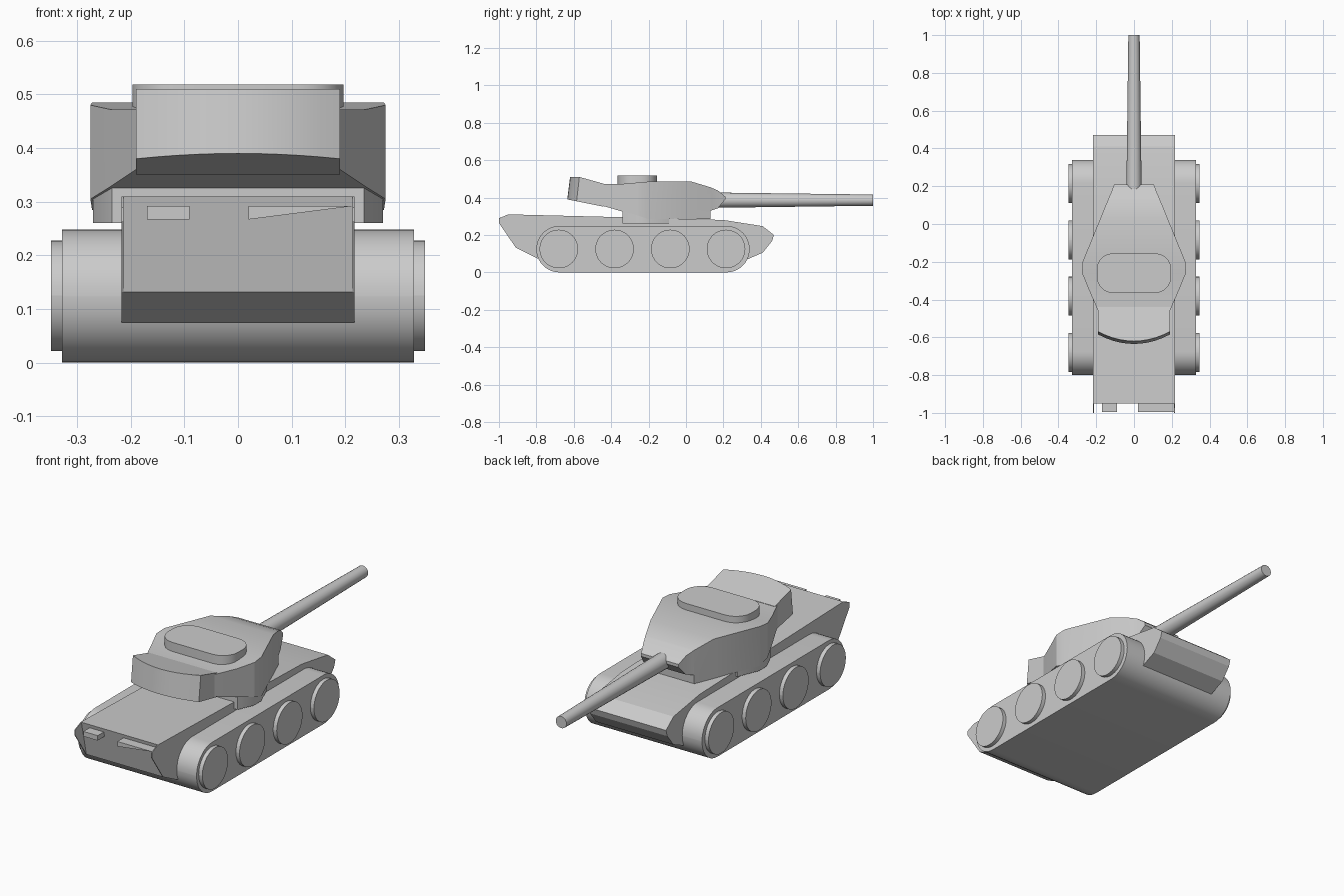
import bpy, bmesh, math
from mathutils import Vector

if "Cube" in bpy.data.objects:
    bpy.data.objects.remove(bpy.data.objects["Cube"], do_unlink=True)


def finish(name, bm, angle=30):
    bmesh.ops.recalc_face_normals(bm, faces=bm.faces)
    mesh = bpy.data.meshes.new(name)
    bm.to_mesh(mesh)
    bm.free()
    obj = bpy.data.objects.new(name, mesh)
    bpy.context.collection.objects.link(obj)
    bpy.ops.object.select_all(action='DESELECT')
    obj.select_set(True)
    bpy.context.view_layer.objects.active = obj
    bpy.ops.object.shade_smooth_by_angle(angle=math.radians(angle))
    return obj


def loft(name, rings, angle=30):
    """Skin a list of equal-length rings of points and cap both ends."""
    bm = bmesh.new()
    loops = [[bm.verts.new(p) for p in ring] for ring in rings]
    n = len(loops[0])
    for a, b in zip(loops, loops[1:]):
        for i in range(n):
            j = (i + 1) % n
            bm.faces.new((a[i], a[j], b[j], b[i]))
    bm.faces.new(loops[0][::-1])
    bm.faces.new(loops[-1])
    return finish(name, bm, angle)


def side_prism(name, profile, x0, x1, angle=30):
    """Extrude a (y, z) profile across x."""
    return loft(name, [[(x, y, z) for y, z in profile] for x in (x0, x1)], angle)


def stadium(u0, u1, v0, v1, r, steps=10):
    """Rounded rectangle outline."""
    pts = []
    centres = ((u1 - r, v1 - r), (u0 + r, v1 - r), (u0 + r, v0 + r), (u1 - r, v0 + r))
    for k, (cu, cv) in enumerate(centres):
        for i in range(steps + 1):
            a = math.pi / 2 * (k + i / steps)
            pts.append((cu + r * math.cos(a), cv + r * math.sin(a)))
    return pts


# Hull with a sloped tail and a pointed nose
deck = [(-0.95, 0.31), (-0.35, 0.295), (0.2, 0.28), (0.41, 0.247)]
nose = [(0.47, 0.2), (0.46, 0.167), (0.41, 0.105), (0.295, 0.055)]
tail = [(-0.797, 0.075), (-0.91, 0.132)]
side_prism("hull", deck + nose + tail, -0.217, 0.217, 20)

# Thin tail cheeks that run past the rear plate
cheek = [(-0.95, 0.31), (-1.0, 0.289), (-1.0, 0.264), (-0.91, 0.132)]
for side, label in ((1, "left"), (-1, "right")):
    side_prism(label + "_tail_cheek", cheek, side * 0.213, side * 0.217)

# Rear fittings
box = [(-0.17, 0.267), (-0.09, 0.267), (-0.09, 0.292), (-0.17, 0.292)]
wedge = [(0.02, 0.267), (0.215, 0.292), (0.02, 0.292)]
for name, shape in (("rear_box", box), ("rear_wedge", wedge)):
    loft(name, [[(x, y, z) for x, z in shape] for y in (-0.995, -0.93)])

# Belly, tracks and wheels
run = stadium(-0.8, 0.34, 0.0, 0.248, 0.123)
side_prism("belly", run, -0.2, 0.2)
for side, label in ((1, "left"), (-1, "right")):
    side_prism(label + "_track", run, side * 0.2, side * 0.328)
    for i in range(4):
        y = -0.68 + i * 0.298
        disc = stadium(y - 0.103, y + 0.103, 0.022, 0.228, 0.103)
        side_prism(f"{label}_wheel_{i + 1}", disc, side * 0.32, side * 0.348)

# Turret body: y, half width, bottom, top
stations = [
    (-0.46, 0.19, 0.36, 0.472),
    (-0.35, 0.238, 0.328, 0.472),
    (-0.26, 0.275, 0.305, 0.48),
    (-0.2, 0.272, 0.285, 0.485),
    (0.03, 0.178, 0.285, 0.485),
    (0.13, 0.137, 0.285, 0.455),
    (0.132, 0.136, 0.33, 0.454),
    (0.17, 0.12, 0.342, 0.438),
    (0.21, 0.105, 0.39, 0.405),
]
loft("turret", [[(-w, y, b), (w, y, b), (w, y, t), (-w, y, t)]
                for y, w, b, t in stations], 20)

# Turret base
base = [(0.235, -0.34), (0.27, -0.26), (0.27, -0.2), (0.225, -0.09)]
outline = base + [(-x, y) for x, y in reversed(base)]
loft("turret_base", [[(x, y, z) for x, y in outline] for z in (0.26, 0.34)])

# Rear bustle with a bowed, leaning back plate
arc = [(0.19 * s / 5, -0.585 - 0.05 * (1 - (s / 5) ** 2)) for s in range(-5, 6)]
plan = arc + [(0.19, -0.44), (-0.19, -0.44)]
lower = [(x, y, 0.387 - 0.2 * (y + 0.62)) for x, y in plan]
upper = [(x, y + (0.015 if y < -0.5 else 0), 0.51 - 0.25 * max(0, y + 0.585))
         for x, y in plan]
loft("turret_bustle", [lower, upper])

# Roof hatch
hatch = stadium(-0.197, 0.197, -0.365, -0.155, 0.085, 5)
loft("roof_hatch", [[(x, y, z) for x, y in hatch] for z in (0.46, 0.518)])

# Tapered gun barrel
rings = []
for y, r in ((0.13, 0.041), (1.0, 0.03)):
    rings.append([(r * math.cos(a), y, 0.386 + r * math.sin(a))
                  for a in (math.tau * i / 20 for i in range(20))])
loft("gun_barrel", rings)
